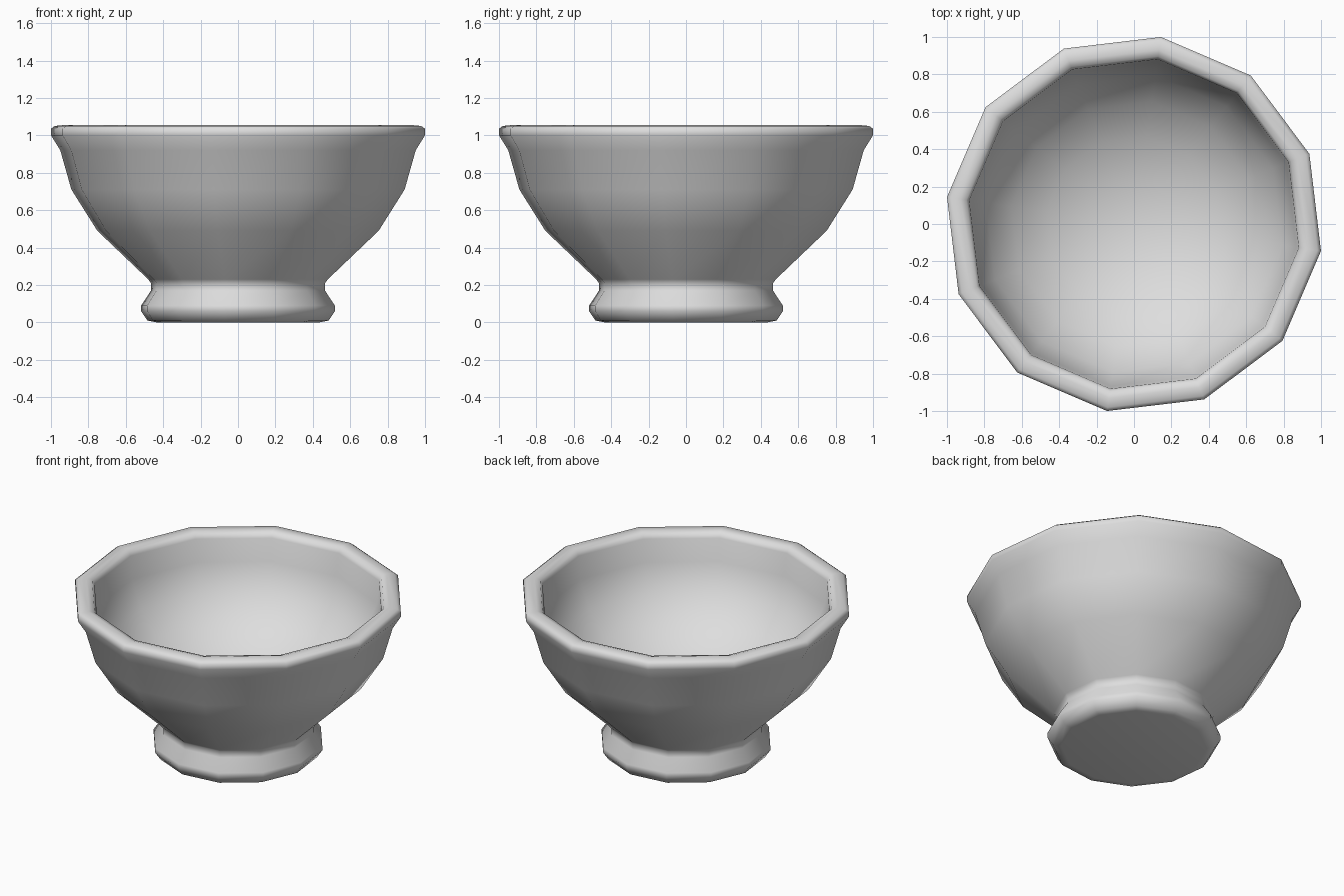
import bpy
import bmesh
from math import cos, sin, radians

SIDES = 12
TURN = radians(-8.2)

cube = bpy.data.objects.get("Cube")
if cube:
    bpy.data.objects.remove(cube, do_unlink=True)

clay = bpy.data.materials.new("pale_grey_clay")
clay.use_nodes = True
GREY = (0.73, 0.73, 0.73, 1)
clay.diffuse_color = GREY
clay.node_tree.nodes["Principled BSDF"].inputs["Base Color"].default_value = GREY

# Bowl outline (radius, height): foot, outer wall, rolled rim
foot = [(0.44, 0.0), (0.49, 0.01), (0.523, 0.06), (0.523, 0.09), (0.47, 0.17), (0.47, 0.21)]
outer = [(0.485, 0.23), (0.76, 0.49), (0.90, 0.71), (0.96, 0.92)]
rim = [(1.01, 1.0), (1.01, 1.035), (0.99, 1.05), (0.94, 1.055), (0.905, 1.045), (0.89, 1.015)]
# Rounded hollow inside
DEPTH = 0.66
inner = [(0.89 * cos(radians(a)), 0.98 - DEPTH * sin(radians(a))) for a in range(10, 90, 16)]

bm = bmesh.new()
rings = []
for r, z in foot + outer + rim + inner:
    rings.append([bm.verts.new((r * cos(TURN + radians(360 / SIDES) * i),
                                r * sin(TURN + radians(360 / SIDES) * i), z))
                  for i in range(SIDES)])
for a, b in zip(rings, rings[1:]):
    for i in range(SIDES):
        j = (i + 1) % SIDES
        bm.faces.new((a[i], a[j], b[j], b[i])).smooth = True

# Inside floor and flat underside
centre = bm.verts.new((0, 0, 0.98 - DEPTH))
for i in range(SIDES):
    bm.faces.new((rings[-1][i], rings[-1][(i + 1) % SIDES], centre)).smooth = True
bm.faces.new(rings[0][::-1]).smooth = True

mesh = bpy.data.meshes.new("bowl")
bm.to_mesh(mesh)
bm.free()
mesh.materials.append(clay)
bowl = bpy.data.objects.new("bowl", mesh)
bpy.context.collection.objects.link(bowl)
